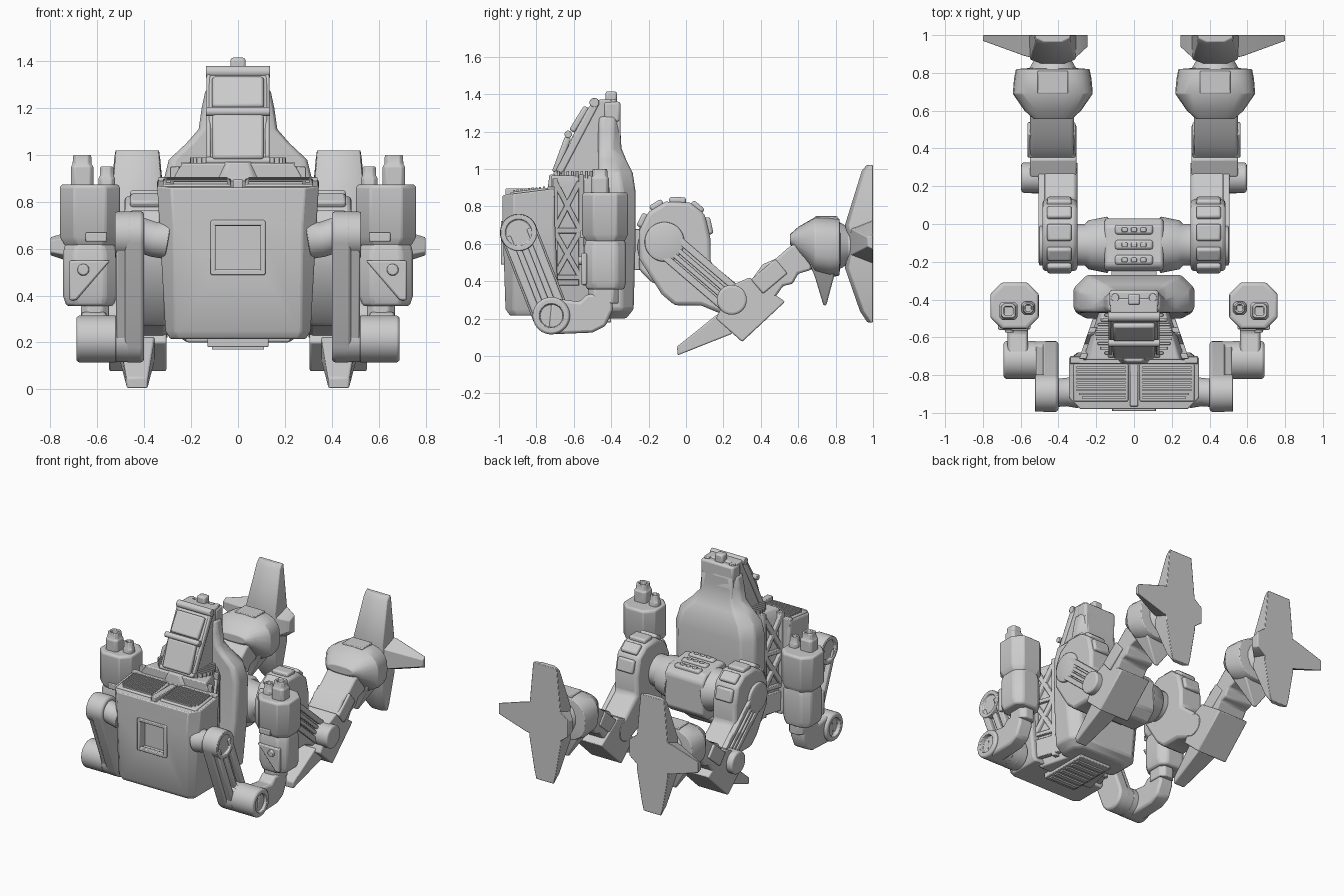
import bpy, bmesh, math
from mathutils import Vector as V

if "Cube" in bpy.data.objects:
    bpy.data.objects.remove(bpy.data.objects["Cube"])


# ---------- helpers (all meshes are in world coordinates, side parts mirrored) ----------
def loft(name, rings, mirror=False, bevel=0.008):
    bm = bmesh.new()
    vs = [[bm.verts.new(p) for p in r] for r in rings]
    n = len(rings[0])
    for a, b in zip(vs, vs[1:]):
        for i in range(n):
            bm.faces.new((a[i], a[(i + 1) % n], b[(i + 1) % n], b[i]))
    bm.faces.new(vs[0])
    bm.faces.new(vs[-1])
    bmesh.ops.recalc_face_normals(bm, faces=bm.faces)
    me = bpy.data.meshes.new(name)
    bm.to_mesh(me)
    bm.free()
    ob = bpy.data.objects.new(name, me)
    bpy.context.collection.objects.link(ob)
    if bevel:
        m = ob.modifiers.new("bevel", 'BEVEL')
        m.width, m.segments, m.limit_method = bevel, 2, 'ANGLE'
        m.angle_limit = math.radians(35)
    if mirror:
        ob.modifiers.new("mirror", 'MIRROR').use_mirror_merge = False
    return ob


def prism(name, yz, x0, x1, mirror=True, bevel=0.008):
    return loft(name, [[(x, y, z) for y, z in yz] for x in (x0, x1)], mirror, bevel)


def box(name, x, y, z, mirror=False, bevel=0.005):
    return prism(name, [(y[0], z[0]), (y[1], z[0]), (y[1], z[1]), (y[0], z[1])], x[0], x[1], mirror, bevel)


def tube(name, stations, n=32, mirror=True, bevel=0.004):
    d = V(stations[-1][:3]) - V(stations[0][:3])
    q = d.to_track_quat('Z', 'Y')
    t = [2 * math.pi * (i + .5) / n for i in range(n)]
    return loft(name, [[V(s[:3]) + q @ V((s[3] * math.cos(a), s[3] * math.sin(a), 0)) for a in t]
                       for s in stations], mirror, bevel)


def oct_ring(cx, hx, y0, y1, z, cf, cb, dz=0):
    """Chamfered rectangle in plan; cf/cb = front/back chamfer, dz = rise to the back."""
    p = [(-hx + cf, y0), (hx - cf, y0), (hx, y0 + cf), (hx, y1 - cb),
         (hx - cb, y1), (-hx + cb, y1), (-hx, y1 - cb), (-hx, y0 + cf)]
    return [(cx + x, y, z + dz * (y - y0) / (y1 - y0)) for x, y in p]


def stadium(a, b, ra, rb, n=14):
    a, b = V(a), V(b)
    th = math.atan2(b.y - a.y, b.x - a.x)
    pts = []
    for c, r, s in ((a, ra, th + math.pi / 2), (b, rb, th - math.pi / 2)):
        for i in range(n + 1):
            t = s + math.pi * i / n
            pts.append((c.x + r * math.cos(t), c.y + r * math.sin(t)))
    return pts


def strip(a, b, hw, off=0):
    a, b = V(a), V(b)
    d = (b - a).normalized()
    p = V((-d.y, d.x))
    return [tuple(a + p * (off + hw)), tuple(a + p * (off - hw)), tuple(b + p * (off - hw)), tuple(b + p * (off + hw))]


# ---------- chest with recessed window ----------
chest = loft("chest", [oct_ring(0, .29, -.94, -.68, .215, .03, .01),
                       oct_ring(0, .31, -.965, -.68, .25, .04, .01),
                       oct_ring(0, .335, -.98, -.70, .70, .06, .01, .01),
                       oct_ring(0, .345, -.98, -.70, .86, .06, .01, .035)], bevel=0.012)
cutter = box("window_cutter", (-.10, .10), (-1.1, -.92), (.50, .71), bevel=0)
m = chest.modifiers.new("window", 'BOOLEAN')
m.object, m.operation = cutter, 'DIFFERENCE'
cutter.hide_render = cutter.hide_viewport = True
for s in (.50, .71):
    box("window_frame_rail", (-.115, .115), (-.99, -.96), (s - .012, s + .012))
box("window_frame_post", (.095, .117), (-.99, -.96), (.49, .72), True)
# top grilles
prism("grille_plate", [(-.94, .85), (-.74, .85), (-.74, .90), (-.94, .875)], .03, .32)
for i in range(9):
    y = -.925 + i * .02
    z = .877 + (y + .94) * .125
    box("grille_slat", (.045, .305 - max(0, .03 - i * .015)), (y, y + .011), (z - .01, z + .008), True, 0)
box("chest_top_ridge", (-.34, .34), (-.74, -.70), (.85, .905))
box("chest_spine", (-.022, .022), (-.965, -.72), (.84, .895))

# ---------- torso: core narrows to the back, trusses follow its slanted sides ----------
loft("torso_core", [[(-f, -.72, z), (f, -.72, z), (b, -.42, z), (-b, -.42, z)]
                    for z, f, b in ((.20, .22, .15), (.30, .272, .17), (.91, .272, .17), (.965, .24, .15))])
hull = [(.20, .22, -.50, -.32, .05), (.25, .28, -.50, -.28, .06), (.60, .315, -.48, -.27, .07),
        (.88, .32, -.47, -.27, .07), (.98, .295, -.47, -.285, .07), (1.05, .22, -.47, -.32, .06),
        (1.11, .168, -.47, -.345, .05), (1.20, .155, -.47, -.35, .04), (1.28, .138, -.47, -.35, .04)]
loft("back_hull", [oct_ring(0, hx, y0, y1, z, .02, c) for z, hx, y0, y1, c in hull], bevel=0.03)
trusses = [strip(a, b, .014) for a, b in (
    ((-.70, .43), (-.57, .66)), ((-.57, .43), (-.70, .66)), ((-.70, .68), (-.57, .93)),
    ((-.57, .68), (-.70, .93)), ((-.70, .22), (-.70, .95)), ((-.56, .22), (-.56, .97)),
    ((-.72, .67), (-.55, .67)), ((-.72, .42), (-.55, .42)))]
trusses.append([(-.7, .24), (-.52, .24), (-.5, .38), (-.7, .38)])
for quad in trusses:
    loft("side_truss", [[(x - (y + .72) * .34, y, z) for y, z in quad] for x in (.255, .293)], True, .004)
box("belly_vent", (-.13, .13), (-.78, -.40), (.18, .23))
for i in range(6):
    box("belly_slat", (-.11, .11), (-.75 + i * .055, -.72 + i * .055), (.17, .19), bevel=0)

# ---------- cockpit tower ----------
prism("tower", [(-.69, .96), (-.66, 1.0), (-.61, 1.17), (-.52, 1.33), (-.47, 1.37), (-.40, 1.37), (-.35, 1.28),
                (-.35, .94), (-.6, .92)], -.125, .125, False)
for a, b in (((-.70, .98), (-.63, 1.17)), ((-.61, 1.20), (-.53, 1.33))):
    prism("tower_panel", strip(a, b, .018), -.11, .11, False, .012)
for y, z, r in ((-.63, 1.185, .02), (-.49, 1.355, .026), (-.69, .975, .018)):
    tube("tower_ridge", [(-.137, y, z, r), (.137, y, z, r)], 12, False)
prism("tower_side_rail", strip((-.68, .98), (-.48, 1.36), .02), .115, .135)
box("tower_rear_block", (-.13, .13), (-.44, -.35), (1.25, 1.36), bevel=.015)
box("antenna_nub", (-.033, .033), (-.43, -.37), (1.34, 1.415), bevel=.012)
tube("antenna_post", [(.1, -.39, 1.2, .03), (.1, -.39, 1.37, .022)], 12)
loft("collar", [oct_ring(0, .09, -.74, -.62, .89, .02, .02), oct_ring(0, .06, -.73, -.62, .97, .02, .02)])
for i in range(9):
    w = .205 - .05 * (abs(i - 4) / 4) ** 2
    box("side_cooling_fin", (.11, w), (-.69 + i * .025, -.675 + i * .025), (.92, .99), True, .003)

# ---------- front arms ----------
S, E = (-.895, .66), (-.72, .215)
tube("shoulder_boss", [(.30, -.89, .64, .085), (.36, -.89, .64, .075), (.42, *S, .075)])
prism("upper_arm", stadium(S, E, .10, .10), .40, .485, bevel=.015)
for o in (.068, -.068):
    prism("arm_rail", strip(S, E, .022, o), .47, .52)
prism("arm_piston", strip(S, E, .018), .47, .51)
for c, x in ((S, .525), (E, .53)):
    tube("arm_joint_ring", [(.46, *c, .10), (x, *c, .098), (x, *c, .072), (x - .015, *c, .068)])
tube("elbow_drum", [(.52, *E, .10), (.68, *E, .10), (.69, *E, .09), (.69, *E, .065), (.665, *E, .06)], bevel=.003)
prism("forearm", [(-.74, .115), (-.50, .125), (-.43, .16), (-.39, .25), (-.40, .33), (-.53, .33), (-.57, .29),
                  (-.72, .31)], .56, .67, bevel=.015)
loft("wrist", [oct_ring(.61, .06, -.52, -.36, z, .03, .03) for z in (.28, .38)], True)

# ---------- arm guns ----------
G = .632
loft("gun_lower", [oct_ring(G, .10, -.53, -.33, .355, .04, .04), oct_ring(G, .115, -.545, -.32, .40, .05, .05),
                   oct_ring(G, .115, -.545, -.32, .58, .05, .05), oct_ring(G, .10, -.53, -.33, .64, .05, .05)], True, .012)
loft("gun_upper", [oct_ring(G, .105, -.53, -.33, .61, .05, .05), oct_ring(G, .128, -.555, -.31, .65, .06, .06),
                   oct_ring(G, .128, -.555, -.31, .865, .06, .06), oct_ring(G, .118, -.545, -.32, .875, .06, .06)], True)
loft("gun_front_plate", [[(x, y, z) for x, z in ((.545, .55), (.72, .55), (.72, .38), (.69, .38))]
                         for y in (-.53, -.56)], True)
tube("gun_lamp", [(.66, -.54, .51, .03), (.66, -.575, .51, .022)], 16)
box("gun_sight", (.56, .65), (-.565, -.50), (.63, .67), True)
for x, y, r, z in ((.665, -.46, .048, 1.0), (.56, -.445, .035, .95)):
    loft("barrel", [oct_ring(x, r, y - r, y + r, .85, .015, .015), oct_ring(x, r, y - r, y + r, z - .05, .015, .015),
                    oct_ring(x, r * .85, y - r * .85, y + r * .85, z - .04, .015, .015),
                    oct_ring(x, r * .8, y - r * .8, y + r * .8, z, .015, .015),
                    oct_ring(x, r * .5, y - r * .5, y + r * .5, z, .008, .008),
                    oct_ring(x, r * .5, y - r * .5, y + r * .5, z - .03, .008, .008)], True, .004)

# ---------- pelvis ----------
prism("pelvis", [(-.25, .46), (-.18, .39), (-.04, .38), (.03, .44), (.03, .67), (-.01, .72), (-.22, .74),
                 (-.25, .70)], -.155, .155, False, .015)
box("waist_link", (-.12, .12), (-.32, -.2), (.46, .68))
for y in (-.03, -.11, -.19):
    z = .718 - (y + .03) * .1
    box("pelvis_vent", (-.10, .10), (y - .025, y + .025), (z - .02, z + .018), bevel=.012)
    for x in (-.05, 0, .05):
        box("pelvis_vent_rib", (x - .015, x + .015), (y - .012, y + .012), (z, z + .026))
tube("hip_axle", [(.14, -.11, .58, .15), (.24, -.11, .59, .13), (.26, -.11, .60, .11), (.32, -.11, .60, .11)])

# ---------- thighs ----------
H, K = (-.115, .61), (.245, .30)
prism("thigh", [(-.25, .52), (-.25, .67), (-.20, .77), (-.11, .825), (.02, .82), (.10, .76), (.13, .63), (.13, .50),
                (.30, .36), (.30, .25), (.20, .22), (.08, .27), (-.06, .27), (-.13, .33)], .30, .485, bevel=.02)
for a, b in (((-.25, .69), (-.215, .76)), ((-.19, .785), (-.125, .825)), ((-.09, .832), (.0, .83)),
             ((.03, .82), (.09, .77)), ((.11, .74), (.13, .65))):
    prism("thigh_pad", strip(a, b, .018), .33, .46, bevel=.012)
tube("hip_cap", [(.47, *H, .108), (.50, *H, .105), (.505, *H, .09)])
for o, w in ((.06, .018), (-.06, .018), (.015, .012), (-.02, .012)):
    prism("thigh_rail", strip(H, K, w, o), .47, .505, bevel=.005)
tube("knee_drum", [(.30, *K, .08), (.59, *K, .08), (.597, *K, .07)])

# ---------- shins and spikes ----------
prism("shin_block", [(.16, .20), (.25, .38), (.34, .42), (.53, .29), (.30, .075)], .305, .55)
loft("knee_spike", [[(.43 - w, *a), (.43 + w, *a), (.43 + w, *b), (.43 - w, *b)] for w, a, b in
                    ((.045, (-.045, .003), (-.048, .05)), (.075, (.25, .12), (.17, .225)))], True)
prism("shin", [(.28, .34), (.36, .42), (.41, .49), (.48, .52), (.56, .59), (.68, .62), (.67, .46), (.60, .44),
               (.57, .385), (.52, .375), (.44, .26)], .318, .55, bevel=.012)
prism("shin_inset", strip((.38, .37), (.51, .48), .05), .31, .565)

# ---------- ankle domes ----------
F = .43
dome = []
for y, hx, z0, z1 in ((.555, .10, .60, .65), (.60, .15, .545, .69), (.69, .212, .44, .742), (.77, .205, .42, .742),
                      (.82, .195, .43, .735), (.825, .13, .48, .68)):
    cz, hz, ring = (z0 + z1) / 2, (z1 - z0) / 2, []
    for i in range(24):
        c, s = math.cos(math.pi * i / 12), math.sin(math.pi * i / 12)
        ring.append((F + hx * math.copysign(abs(c) ** .75, c), y, cz + hz * math.copysign(abs(s) ** .75, s)))
    dome.append(ring)
loft("ankle_dome", dome, True, .004)
box("dome_top_plate", (F - .08, F + .08), (.69, .81), (.70, .747), True)
loft("dome_spur", [[(F - w, a, z), (F + w, a, z), (F + w, b, z), (F - w, b, z)] for w, a, b, z in
                   ((.15, .66, .80, .50), (.11, .69, .79, .42), (.012, .735, .75, .27))], True)
tube("ankle_joint", [(F, .80, .59, .14), (F, .87, .59, .10), (F, .97, .59, .14)], 16)

# ---------- feet: four claw fins with flat soles at the rear ----------
for name, secs in (("foot_fin_upper", ((.58, .13, .88), (.70, .125, .85), (.99, .098, .94), (1.02, .094, .965))),
                   ("foot_fin_lower", ((.62, .13, .88), (.47, .125, .85), (.24, .085, .93), (.18, .07, .97)))):
    loft(name, [[(F - w, 1, z), (F + w, 1, z), (F + w * .95, y + .02, z), (F + w * .5, y, z),
                 (F - w * .5, y, z), (F - w * .95, y + .02, z)] for z, w, y in secs], True, .004)
for name, secs in (("foot_claw_outer", ((.45, .13, .86), (.58, .11, .89), (.80, .04, .97))),
                   ("foot_claw_inner", ((.41, .13, .86), (.31, .11, .88), (.245, .06, .94)))):
    loft(name, [[(x, 1, .61 - h), (x, 1, .61 + h), (x, y, .61 + h * .6), (x, y, .61 - h * .6)]
                for x, h, y in secs], True, .004)

# smooth shading with sharp edges kept
for ob in bpy.context.scene.objects:
    if ob is not cutter:
        ob.select_set(True)
bpy.context.view_layer.objects.active = chest
bpy.ops.object.shade_smooth_by_angle(angle=math.radians(35))
